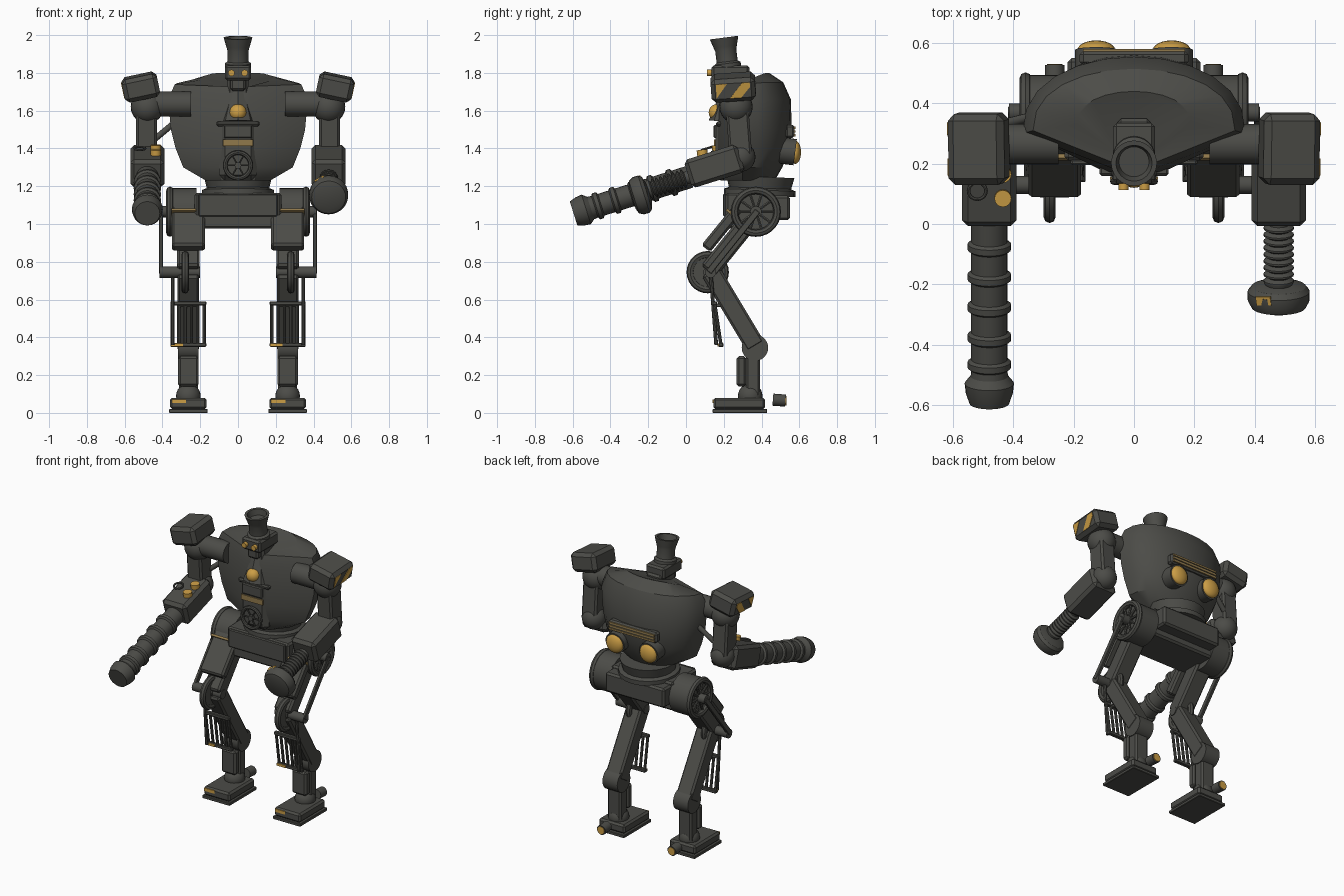
import bpy, bmesh, math
from mathutils import Matrix, Vector as V

if "Cube" in bpy.data.objects:
    bpy.data.objects.remove(bpy.data.objects["Cube"])

def material(name, c):
    m = bpy.data.materials.new(name)
    m.diffuse_color = (*c, 1)
    m.use_nodes = True
    m.node_tree.nodes["Principled BSDF"].inputs["Base Color"].default_value = m.diffuse_color
    return m

IRON = material("dark iron", (0.072, 0.072, 0.064))
AMBER = material("amber", (0.60, 0.34, 0.06))
BRASS = material("dull brass", (0.28, 0.19, 0.07))

def finish(name, bm, mat, M=Matrix()):
    bmesh.ops.transform(bm, matrix=M, verts=bm.verts)
    bmesh.ops.recalc_face_normals(bm, faces=bm.faces)
    me = bpy.data.meshes.new(name)
    bm.to_mesh(me)
    bm.free()
    me.materials.append(mat)
    ob = bpy.data.objects.new(name, me)
    bpy.context.collection.objects.link(ob)
    return ob

def box(name, size, M, mat=IRON, bevel=0.012):
    bm = bmesh.new()
    bmesh.ops.create_cube(bm, size=1, matrix=Matrix.Diagonal((*size, 1)))
    if bevel:
        bmesh.ops.bevel(bm, geom=bm.edges[:], offset=bevel, segments=1, affect='EDGES')
    return finish(name, bm, mat, M)

def at(x, y, z):
    return Matrix.Translation((x, y, z))

def beam(name, x, w, p, q, t, mat=IRON, bevel=0.012):
    """Bar in the y-z plane from p to q, width w along x, thickness t."""
    dy, dz = q[0] - p[0], q[1] - p[1]
    M = at(x, (p[0] + q[0]) / 2, (p[1] + q[1]) / 2) @ Matrix.Rotation(math.atan2(-dy, dz), 4, 'X')
    return box(name, (w, t, math.hypot(dy, dz)), M, mat, bevel)

def lathe(name, o, d, prof, mat=IRON, n=24):
    """Turned part: (radius, distance) profile along direction d from o."""
    bm = bmesh.new()
    rings = [[bm.verts.new((r * math.cos(2 * math.pi * i / n), r * math.sin(2 * math.pi * i / n), t))
              for i in range(n)] for r, t in prof]
    for a, b in zip(rings, rings[1:]):
        for i in range(n):
            bm.faces.new((a[i], a[(i + 1) % n], b[(i + 1) % n], b[i]))
    bm.faces.new(rings[0])
    bm.faces.new(rings[-1])
    M = Matrix.Translation(o) @ V(d).to_track_quat('Z', 'Y').to_matrix().to_4x4()
    return finish(name, bm, mat, M)

def rod(name, p, q, r, mat=IRON, n=16):
    d = V(q) - V(p)
    return lathe(name, p, d, [(r, 0), (r, d.length)], mat, n)

def ball(name, p, r, mat=IRON, scale=(1, 1, 1)):
    bm = bmesh.new()
    bmesh.ops.create_uvsphere(bm, u_segments=24, v_segments=12, radius=r)
    return finish(name, bm, mat, at(*p) @ Matrix.Diagonal((*scale, 1)))

def wheel(name, p, axis, R, r, spokes=8):
    """Ring, hub and spokes about an axis."""
    q = V(axis).to_track_quat('Z', 'Y')
    d = V(axis).normalized()
    prof = [(R - r + r * math.cos(a), r * math.sin(a)) for a in [k * math.pi / 4 for k in range(9)]]
    bm = bmesh.new()
    n = 28
    rings = [[bm.verts.new((s * math.cos(2 * math.pi * i / n), s * math.sin(2 * math.pi * i / n), t))
              for i in range(n)] for s, t in prof[:-1]]
    for a, b in zip(rings, rings[1:] + rings[:1]):
        for i in range(n):
            bm.faces.new((a[i], a[(i + 1) % n], b[(i + 1) % n], b[i]))
    finish(name + "_rim", bm, IRON, Matrix.Translation(p) @ q.to_matrix().to_4x4())
    if spokes:
        rod(name + "_hub", V(p) - d * r, V(p) + d * r, R * 0.22)
    for k in range(spokes):
        a = 2 * math.pi * k / spokes
        rod(name + "_spoke", p, V(p) + q @ V((math.cos(a), math.sin(a), 0)) * (R - r), r * 0.4, n=6)

# Torso shell: lofted D-shaped rings with a keel at the front
bm = bmesh.new()
rings = []
for z, w, f, b, fr, k in [(1.23, .17, .30, .47, .2, 0), (1.30, .29, .30, .51, .18, 0), (1.40, .33, .30, .55, .17, 0),
                          (1.50, .355, .30, .56, .17, 0), (1.66, .37, .30, .555, .18, 0),
                          (1.75, .335, .31, .515, .2, .1), (1.80, .19, .33, .44, .24, .4)]:
    pts = [(w * math.cos(math.pi * i / 12), f + (b - f) * abs(math.sin(math.pi * i / 12)) ** .85) for i in range(13)]
    kw = 0.09 if z < 1.6 else 0.06
    pts += [(-kw, fr), (kw, fr)]
    rings.append([bm.verts.new((x, y, z - k * max(0, .42 - y))) for x, y in pts])
for a, b in zip(rings, rings[1:]):
    for i in range(15):
        bm.faces.new((a[i], a[(i + 1) % 15], b[(i + 1) % 15], b[i]))
bm.faces.new(rings[0])
bm.faces.new(rings[-1])
finish("torso_shell", bm, IRON)

# Back lamps and vent
for x in (-.125, .125):
    rod("lamp_collar", (x, .5, 1.39), (x, .578, 1.38), .07, n=24)
    ball("lamp_lens", (x, .578, 1.38), .062, AMBER, (1, .5, 1))
box("vent_frame", (.36, .05, .07), at(0, .55, 1.49))
for i in range(3):
    box("vent_slat", (.34, .008, .012), at(0, .577, 1.47 + .02 * i), BRASS, 0)

# Belly engine with keel, dome, plate and valve wheel
box("engine_block", (.2, .14, .32), at(0, .225, 1.39), bevel=.03)
box("engine_cap", (.23, .12, .025), at(0, .22, 1.53), bevel=.008)
lathe("keel", (0, .215, 1.54), (0, .1, 1), [(.095, 0), (.07, .08), (.04, .2)], n=8)
ball("engine_dome", (0, .165, 1.59), .045, AMBER)
box("engine_plate", (.16, .01, .035), at(0, .152, 1.43), BRASS, 0)
box("engine_door", (.15, .02, .07), at(0, .156, 1.49), bevel=.006)
wheel("valve_wheel", (0, .142, 1.31), (0, 1, 0), .08, .012, 6)

# Head, eyes and chimney
box("head", (.14, .2, .08), at(0, .235, 1.80))
box("snout", (.08, .1, .07), at(0, .2, 1.74))
box("neck", (.11, .16, .12), at(0, .27, 1.73))
for x in (-.035, .035):
    rod("eye", (x, .14, 1.80), (x, .112, 1.80), .017, AMBER)
lathe("chimney", (0, .222, 1.83), (0, -.13, 1),
      [(.07, 0), (.07, .02), (.056, .03), (.056, .09), (.062, .11), (.076, .158), (.06, .158), (.05, .12)])

# Waist and pelvis
lathe("waist", (0, .39, 1.15), (0, .04, 1), [(.19, 0), (.19, .03), (.165, .04), (.18, .1)], n=20)
box("pelvis", (.46, .26, .19), at(0, .34, 1.07))
box("pelvis_back", (.44, .2, .13), at(0, .45, 1.085))
box("pelvis_front_panel", (.42, .02, .12), at(0, .205, 1.1), bevel=.006)

D = V((0, -math.cos(math.radians(17.5)), -math.sin(math.radians(17.5))))  # forearm direction
for s in (-1, 1):
    # Shoulder, pauldron and upper arm
    X = s * .48
    rod("shoulder_axle", (s * .25, .265, 1.635), (s * .44, .265, 1.635), .067, n=20)
    ball("shoulder_ball", (X, .265, 1.62), .088)
    M = at(s * .515, .25, 1.725) @ Matrix.Rotation(s * math.radians(12), 4, 'Y') @ Matrix.Rotation(math.radians(4), 4, 'X')
    box("pauldron", (.19, .235, .125), M, bevel=.022)
    for quad in ([(-.09, .04), (-.09, -.035), (-.03, .04)], [(-.02, -.04), (.04, -.04), (.09, .015), (.09, .04), (.05, .04)]):
        bm = bmesh.new()
        vs = [[bm.verts.new((s * x, y, z)) for y, z in quad] for x in (.09, .098)]
        n = len(quad)
        for i in range(n):
            bm.faces.new((vs[0][i], vs[0][(i + 1) % n], vs[1][(i + 1) % n], vs[1][i]))
        bm.faces.new(vs[0])
        bm.faces.new(vs[1])
        finish("hazard_stripe", bm, AMBER, M)
    beam("upper_arm", s * .485, .11, (.27, 1.62), (.29, 1.36), .12)
    ball("elbow", (X, .29, 1.355), .078)
    beam("forearm", X, .18, (.01, 1.262), (.29, 1.35), .155, bevel=.02)
    # Hip drum with spoked wheel and side link
    rod("hip_drum", (s * .22, .37, 1.065), (s * .345, .37, 1.065), .125, n=28)
    wheel("hip_wheel", (s * .36, .37, 1.065), (1, 0, 0), .133, .02, 10)
    beam("side_link", s * .408, .02, (.38, 1.07), (.12, .745), .035, bevel=.004)
    rod("hip_pin", (s * .34, .37, 1.065), (s * .415, .37, 1.065), .03)
    # Thigh, guard plate and knee
    L = s * .263
    beam("thigh", L, .12, (.12, .75), (.37, 1.06), .1)
    beam("thigh_guard", L, .175, (.105, .87), (.28, 1.085), .06)
    beam("thigh_guard_band", L, .178, (.237, 1.05), (.246, 1.061), .068, BRASS, 0)
    wheel("knee_wheel", (s * .28, .115, .745), (1, 0, 0), .112, .02, 8)
    rod("knee_plate", (s * .268, .115, .745), (s * .292, .115, .745), .095, n=24)
    rod("knee_pin", (s * .2, .13, .745), (s * .415, .13, .745), .03)
    # Shin with front grille
    beam("shin", L, .115, (.13, .75), (.37, .35), .105)
    for y, z in ((.152, .58), (.185, .36)):
        box("grille_bar", (.19, .025, .022), at(L, y, z), bevel=.004)
    for i in range(6):
        x = L - .085 + .034 * i
        rod("grille_rod", (x, .152, .58), (x, .185, .36), .009, n=8)
    rod("grille_strut", (s * .345, .16, .36), (s * .345, .13, .75), .01, n=8)
    box("grille_bracket", (.1, .08, .02), at(L, .19, .57), bevel=.004)
    box("grille_paint", (.065, .006, .016), at(L - .06, .17, .36), AMBER, 0)
    # Ankle and foot
    rod("ankle_joint", (L - .055, .365, .345), (L + .055, .365, .345), .07, n=24)
    box("ankle_post", (.1, .075, .26), at(L, .355, .21))
    box("ankle_plate", (.108, .05, .16), at(L, .293, .22))
    ball("foot_ball", (L, .34, .09), .065)
    box("sole", (.205, .29, .02), at(L, .285, .01), bevel=.003)
    box("foot", (.195, .275, .06), at(L, .282, .05), bevel=.012)
    box("foot_paint", (.075, .006, .02), at(L - .05, .144, .062), AMBER, 0)
    rod("heel_valve", (L, .46, .07), (L, .527, .065), .032)
    rod("heel_valve_cap", (L, .524, .065), (L, .531, .065), .025, AMBER)

# Ribbed gun barrel on one arm
G = V((-.48, .02, 1.25))
prof = [(.06, 0)]
for t in (.1, .205, .31, .415, .51):
    prof += [(.06, t - .018), (.072, t - .01), (.072, t + .01), (.06, t + .018)]
prof += [(.062, .55), (.082, .575), (.078, .61), (.066, .645)]
lathe("gun_barrel", G, D, prof)
for y, z in ((.09, 1.375), (.17, 1.40)):
    rod("gun_knob", (-.435, y, z - .03), (-.435, y - .006, z + .018), .028, AMBER)
wheel("gun_valve", (-.52, .11, 1.40), (0, -.3, 1), .035, .006, 0)
rod("gun_pipe", (-.44, .33, 1.45), (-.32, .36, 1.55), .016)

# Spring ram on the other arm
S = V((.48, .02, 1.25))
prof = [(.035, 0)]
for i in range(9):
    t = .035 + .023 * i
    prof += [(.034, t - .0115), (.05, t - .003), (.05, t + .003)]
lathe("ram_spring", S, D, prof + [(.034, .25)])
lathe("ram_head", S + V((0, 0, -.015)), D, [(.05, .225), (.09, .238), (.103, .255), (.103, .285), (.09, .31), (.06, .32)], n=28)
box("ram_paint", (.055, .03, .006), at(.43, -.255, 1.238) @ Matrix.Rotation(math.radians(-28), 4, 'Y')
    @ Matrix.Rotation(math.radians(17), 4, 'X'), AMBER, 0)

# Smooth round parts, keep edges sharp
for ob in bpy.context.collection.objects:
    ob.select_set(True)
    bpy.context.view_layer.objects.active = ob
bpy.ops.object.shade_smooth_by_angle(angle=math.radians(30))
